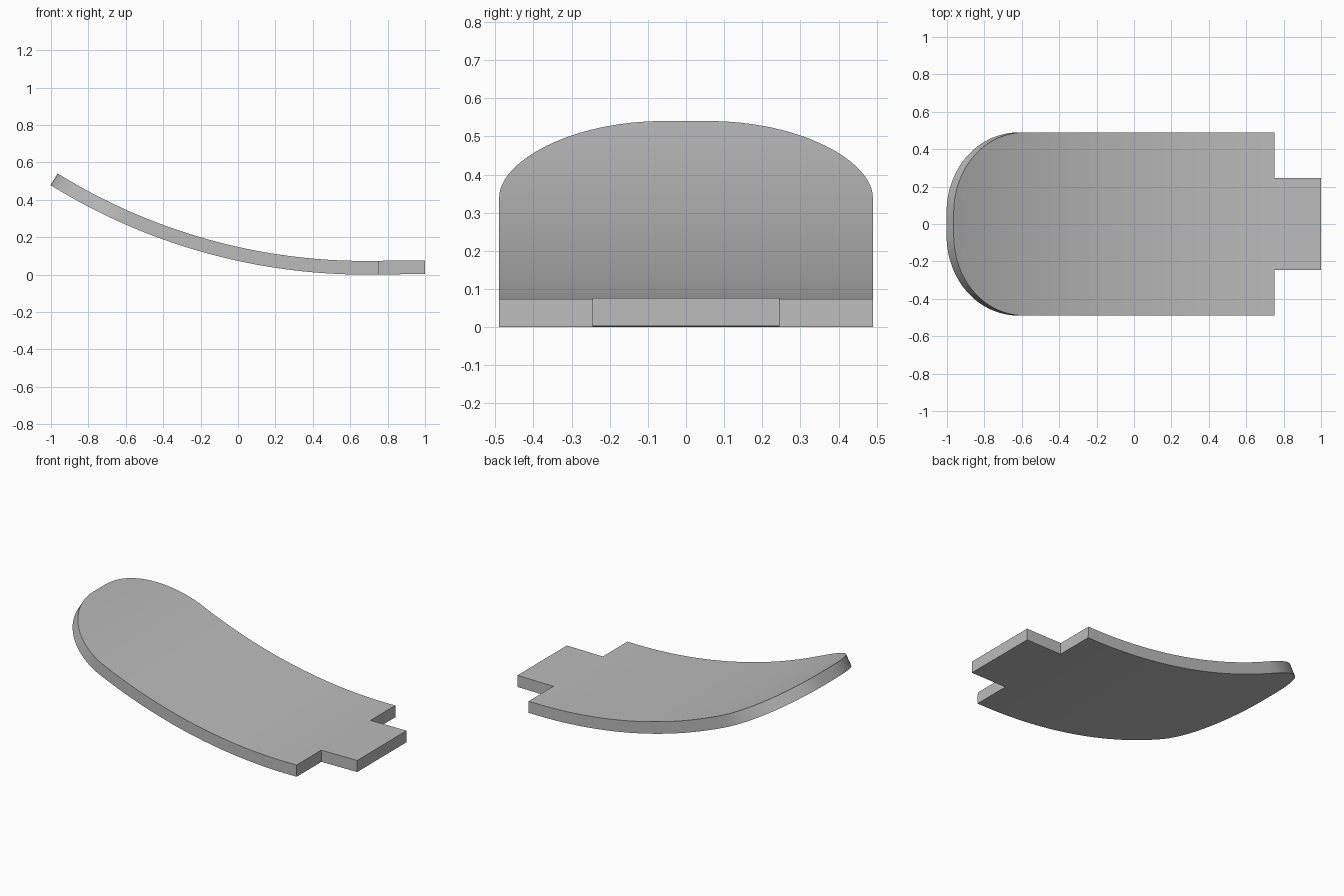
import bpy, bmesh, math

cube = bpy.data.objects.get("Cube")
if cube:
    bpy.data.objects.remove(cube, do_unlink=True)

HALF_W = 0.49        # half width; the tab is half as wide
THICK = 0.073
RADIUS = 3.125       # inner radius of the bend
BEND_X = 0.68        # where the bend is level
S_SHOULDER, S_TAB = -0.07, -0.32
S_TIP = RADIUS * 0.554
CORNER = 0.43        # corner radius at the raised tip
STEPS = 24

# Stations along the unrolled board: (distance, half width)
s_round = S_TIP - CORNER
stations = [(S_SHOULDER + (s_round - S_SHOULDER) * i / STEPS, HALF_W)
            for i in range(STEPS + 1)]
for i in range(1, STEPS + 1):
    a = math.pi / 2 * i / STEPS
    stations.append((s_round + CORNER * math.sin(a),
                     HALF_W - CORNER * (1 - math.cos(a))))

# Flat board, four points across each station
bm = bmesh.new()
rows = [[bm.verts.new((s, w * k, 0)) for k in (-1, -0.5, 0.5, 1)]
        for s, w in stations]
for a, b in zip(rows, rows[1:]):
    for j in range(3):
        bm.faces.new((a[j], a[j + 1], b[j + 1], b[j]))

# Tab grows from the middle strip of the square end
tab = [bm.verts.new((S_TAB, HALF_W * k, 0)) for k in (-0.5, 0.5)]
bm.faces.new((tab[0], tab[1], rows[0][2], rows[0][1]))

# Give the board thickness
ext = bmesh.ops.extrude_face_region(bm, geom=bm.faces[:])
for v in ext["geom"]:
    if isinstance(v, bmesh.types.BMVert):
        v.co.z = THICK

# Roll the board upward towards the tip, leaving the tab flat
for v in bm.verts:
    s, y, t = v.co
    if s < S_SHOULDER - 0.01:
        v.co = (BEND_X - s, y, 0.003 + t)
    else:
        r, a = RADIUS + THICK - t, s / RADIUS
        v.co = (BEND_X - r * math.sin(a), y, THICK + RADIUS - r * math.cos(a))
bmesh.ops.recalc_face_normals(bm, faces=bm.faces[:])

mesh = bpy.data.meshes.new("curved_board")
bm.to_mesh(mesh)
bm.free()
board = bpy.data.objects.new("curved_board", mesh)
bpy.context.collection.objects.link(board)

# Plain grey
color = (0.5, 0.5, 0.5, 1)
mat = bpy.data.materials.new("plain_grey")
mat.use_nodes = True
mat.diffuse_color = color
mat.node_tree.nodes["Principled BSDF"].inputs["Base Color"].default_value = color
mesh.materials.append(mat)

bpy.ops.object.select_all(action="DESELECT")
board.select_set(True)
bpy.context.view_layer.objects.active = board
bpy.ops.object.shade_smooth_by_angle(angle=math.radians(30))
